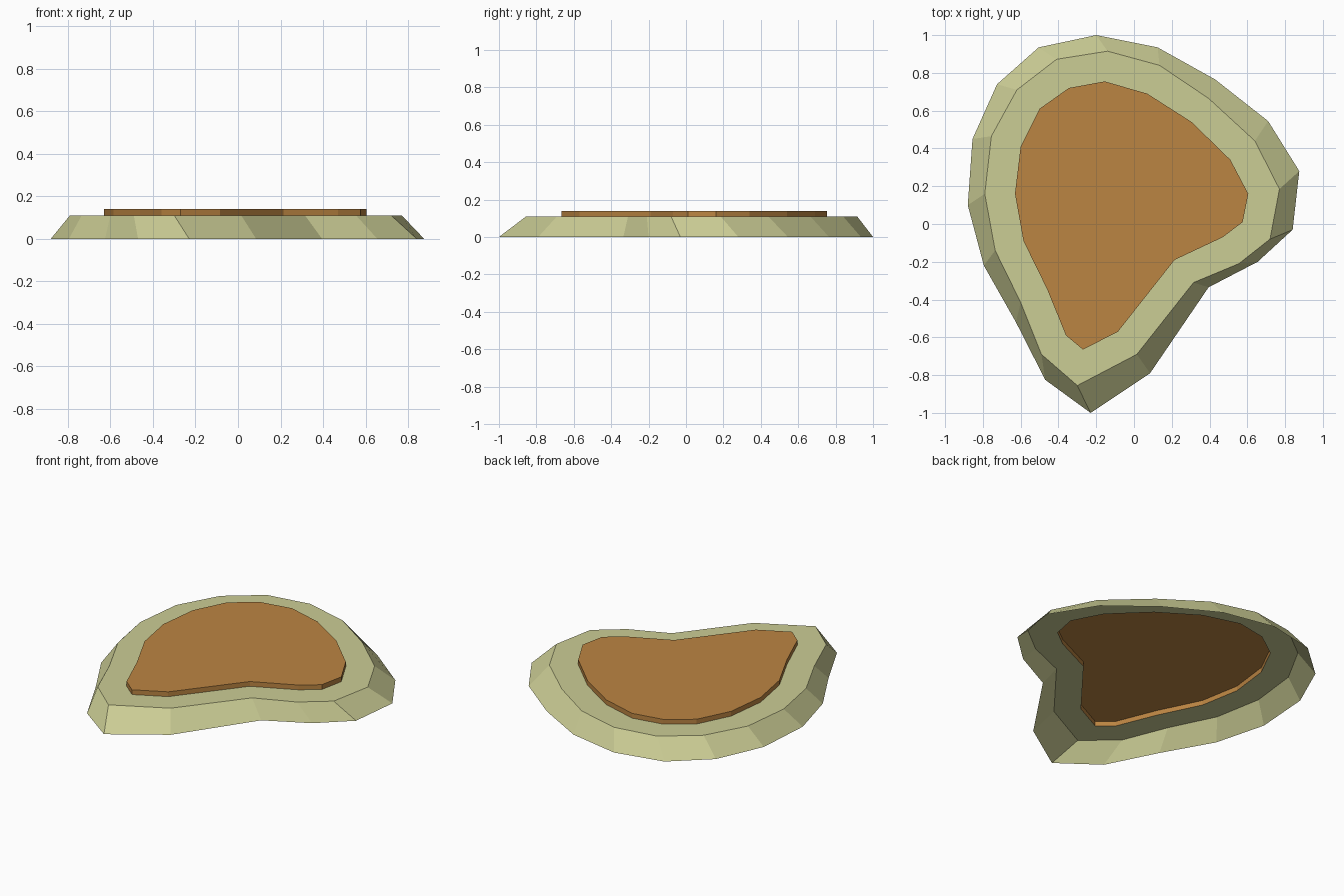
import bpy

if "Cube" in bpy.data.objects:
    bpy.data.objects.remove(bpy.data.objects["Cube"])

# Matching 17-point outlines, clockwise from the back
FOOT = [(-.20, 1.0), (.125, .935), (.43, .765), (.71, .545), (.875, .28), (.84, -.03),
        (.655, -.20), (.395, -.335), (.085, -.79), (-.23, -1.0), (-.47, -.825),
        (-.625, -.52), (-.795, -.22), (-.88, .10), (-.855, .45), (-.725, .74), (-.505, .935)]
RIM = [(-.14, .915), (.135, .84), (.395, .665), (.64, .44), (.77, .185), (.72, -.08),
       (.555, -.21), (.315, -.31), (.015, -.69), (-.30, -.855), (-.49, -.69),
       (-.60, -.415), (-.735, -.14), (-.79, .16), (-.755, .465), (-.62, .71), (-.41, .872)]
PATCH = [(-.155, .755), (.07, .69), (.305, .54), (.51, .34), (.605, .16), (.575, .01),
         (.47, -.07), (.215, -.19), (-.085, -.57), (-.27, -.665), (-.36, -.59),
         (-.46, -.345), (-.585, -.09), (-.63, .16), (-.60, .41), (-.50, .61), (-.345, .72)]
BASE_H, TOP_H = 0.11, 0.14


def material(name, color):
    mat = bpy.data.materials.new(name)
    mat.diffuse_color = (*color, 1)
    mat.use_nodes = True
    mat.node_tree.nodes["Principled BSDF"].inputs["Base Color"].default_value = mat.diffuse_color
    return mat


def loft(name, rings, mat, cap=False):
    """Join (outline, height) rings with quads, optionally closing the last one."""
    n = len(rings[0][0])
    verts = [(x, y, z) for outline, z in rings for x, y in outline]
    faces = []
    for r in range(len(rings) - 1):
        a, b = r * n, (r + 1) * n
        for i in range(n):
            j = (i + 1) % n
            faces.append((a + j, a + i, b + i, b + j))
    if cap:
        faces.append(tuple(reversed(range(len(verts) - n, len(verts)))))
    mesh = bpy.data.meshes.new(name)
    mesh.from_pydata(verts, [], faces)
    mesh.materials.append(mat)
    obj = bpy.data.objects.new(name, mesh)
    bpy.context.collection.objects.link(obj)
    return obj


# Sloped bank with a flat rim, open underneath
loft("bank", [(FOOT, 0), (RIM, BASE_H), (PATCH, BASE_H)],
     material("pale_olive", (0.60, 0.61, 0.30)))

# Thin raised soil plateau, open underneath
loft("soil_patch", [(PATCH, BASE_H), (PATCH, TOP_H)],
     material("orange_soil", (0.50, 0.235, 0.055)), cap=True)
